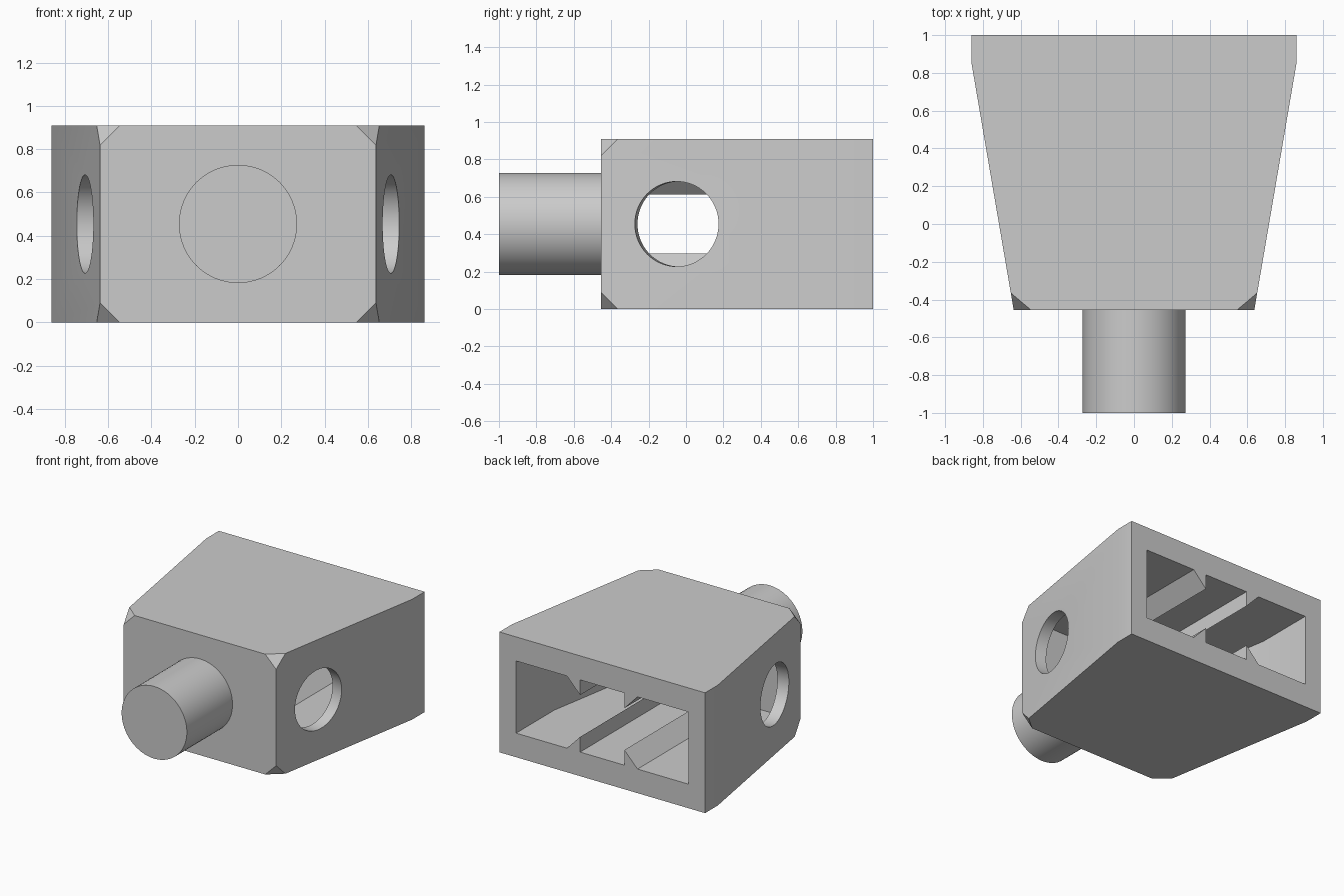
import bpy
import bmesh
from math import atan2, pi
from mathutils import Matrix, Vector

cube = bpy.data.objects.get("Cube")
if cube:
    bpy.data.objects.remove(cube, do_unlink=True)

U = 1 / 11            # design unit: the whole model is 22 units long
HEIGHT = 10 * U
FRONT = -5 * U        # front face of the body
SIDE, NOSE, BEND = 0.86, 0.637, 0.85

grey = bpy.data.materials.new("grey_plastic")
grey.use_nodes = True
grey.diffuse_color = (0.6, 0.6, 0.6, 1)
grey.node_tree.nodes["Principled BSDF"].inputs["Base Color"].default_value = grey.diffuse_color


def make_object(name, bm):
    bmesh.ops.recalc_face_normals(bm, faces=bm.faces)
    mesh = bpy.data.meshes.new(name)
    bm.to_mesh(mesh)
    bm.free()
    mesh.materials.append(grey)
    obj = bpy.data.objects.new(name, mesh)
    bpy.context.collection.objects.link(obj)
    return obj


def prism(points, offset):
    """Extrude a closed outline along an offset vector."""
    bm = bmesh.new()
    face = bm.faces.new([bm.verts.new(p) for p in points])
    moved = bmesh.ops.extrude_face_region(bm, geom=[face])["geom"]
    verts = [v for v in moved if isinstance(v, bmesh.types.BMVert)]
    bmesh.ops.translate(bm, verts=verts, vec=offset)
    return bm


def plan(half, z):
    """Mirror the right half of a plan outline to a closed loop."""
    return [(x, y, z) for x, y in half] + [(-x, y, z) for x, y in reversed(half)]


def cylinder(radius, depth, matrix):
    bm = bmesh.new()
    bmesh.ops.create_cone(bm, cap_ends=True, segments=64, radius1=radius,
                          radius2=radius, depth=depth, matrix=matrix)
    return bm


def select_only(obj):
    bpy.ops.object.select_all(action='DESELECT')
    obj.select_set(True)
    bpy.context.view_layer.objects.active = obj


def cut(target, cutter):
    cutter.hide_render = True
    mod = target.modifiers.new("cut", 'BOOLEAN')
    mod.operation = 'DIFFERENCE'
    mod.solver = 'EXACT'
    mod.object = cutter
    select_only(target)
    bpy.ops.object.modifier_apply(modifier=mod.name)
    bpy.data.objects.remove(cutter, do_unlink=True)


# Tapered body with its four front corners clipped
bm = prism(plan([(NOSE, FRONT), (SIDE, BEND), (SIDE, 1)], 0), (0, 0, HEIGHT))
corners = [v for v in bm.verts if v.co.y < FRONT + 0.01]
bmesh.ops.bevel(bm, geom=corners, offset=U, segments=1, affect='VERTICES')
body = make_object("body", bm)

# Cavity open at the back, its side walls following the taper
slope = (SIDE - NOSE) / (BEND - FRONT)
inner_front = FRONT + 2 * U
inner_side = 0.72
inner_bend = 6 * U
inner_nose = inner_side - slope * (inner_bend - inner_front)
half = [(inner_nose, inner_front), (inner_side, inner_bend), (inner_side, 1.2)]
cavity = make_object("cavity_cutter", prism(plan(half, 2 * U), (0, 0, 6 * U)))

# Four triangular guide ribs on the floor and ceiling are left standing
for side in (-1, 1):
    for up in (-1, 1):
        base = HEIGHT / 2 - up * 3.5 * U
        tip = HEIGHT / 2 - up * 0.158
        z_floor = HEIGHT / 2 - up * 3 * U
        outline = [(side * 0.185, -1, base), (side * 0.185, -1, tip),
                   (side * 0.295, -1, z_floor), (side * 0.295, -1, base)]
        cut(cavity, make_object("rib_cutter", prism(outline, (0, 3, 0))))
cut(body, cavity)

# Round holes square to the slanted side walls
hole_y = -0.05
for side in (-1, 1):
    centre = Vector((side * (SIDE - slope * (BEND - hole_y)), hole_y, HEIGHT / 2))
    normal = Vector((side, -slope, 0)).normalized()
    turn = normal.to_track_quat('Z', 'Y').to_matrix().to_4x4()
    cut(body, make_object("hole_cutter", cylinder(2.5 * U, 0.4, Matrix.Translation(centre) @ turn)))

# Solid round peg on the front
peg_matrix = Matrix.Translation((0, FRONT - 3 * U, HEIGHT / 2)) @ Matrix.Rotation(pi / 2, 4, 'X')
peg = make_object("front_peg", cylinder(3 * U, 6 * U, peg_matrix))

for obj in (body, peg):
    select_only(obj)
    bpy.ops.object.shade_smooth_by_angle(angle=pi / 6)
